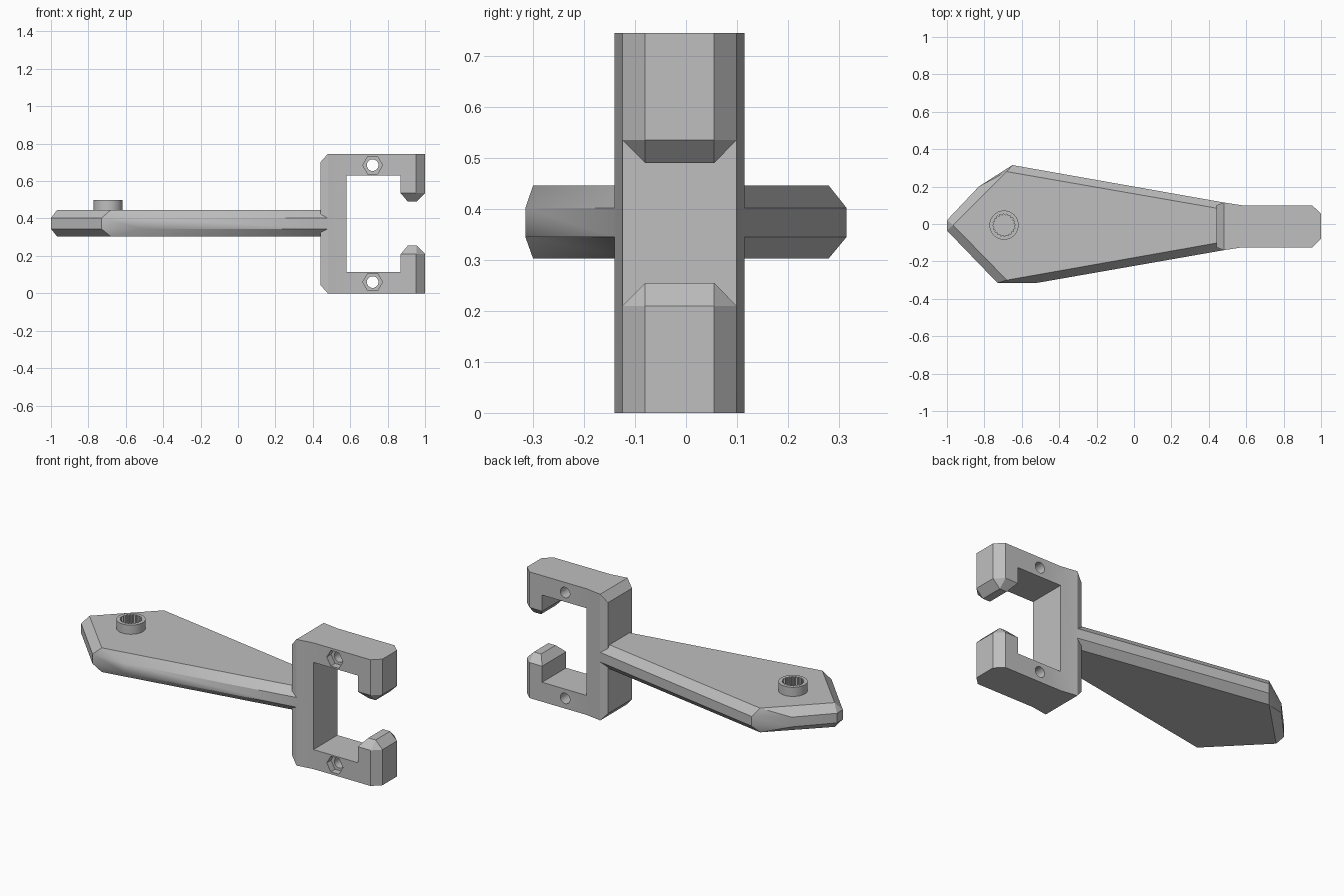
import bpy
import bmesh
from math import cos, sin, pi, radians

cube = bpy.data.objects.get("Cube")
if cube:
    bpy.data.objects.remove(cube, do_unlink=True)

grey = bpy.data.materials.new("plain grey")
grey.use_nodes = True
tone = (0.52, 0.52, 0.52, 1)
grey.diffuse_color = tone
grey.node_tree.nodes["Principled BSDF"].inputs["Base Color"].default_value = tone


def loft(name, rings):
    """Closed solid through rings of 3D points; coincident points are merged."""
    bm = bmesh.new()
    loops = [[bm.verts.new(p) for p in ring] for ring in rings]
    n = len(loops[0])
    bm.faces.new(loops[0])
    bm.faces.new(loops[-1])
    for a, b in zip(loops, loops[1:]):
        for i in range(n):
            j = (i + 1) % n
            bm.faces.new((a[i], a[j], b[j], b[i]))
    bmesh.ops.remove_doubles(bm, verts=bm.verts, dist=0.0005)
    bmesh.ops.recalc_face_normals(bm, faces=bm.faces)
    mesh = bpy.data.meshes.new(name)
    bm.to_mesh(mesh)
    bm.free()
    mesh.materials.append(grey)
    ob = bpy.data.objects.new(name, mesh)
    bpy.context.collection.objects.link(ob)
    return ob


def prism_z(name, pts, z0, z1):
    return loft(name, [[(x, y, z) for x, y in pts] for z in (z0, z1)])


def prism_y(name, pts, y0, y1):
    return loft(name, [[(x, y, z) for x, z in pts] for y in (y0, y1)])


def circle(cx, cy, r, n):
    return [(cx + r * cos(2 * pi * i / n), cy + r * sin(2 * pi * i / n)) for i in range(n)]


def boolean(target, tool, operation):
    tool.hide_render = True
    mod = target.modifiers.new("cut", 'BOOLEAN')
    mod.operation = operation
    mod.solver = 'EXACT'
    mod.object = tool
    bpy.context.view_layer.objects.active = target
    bpy.ops.object.modifier_apply(modifier=mod.name)
    bpy.data.objects.remove(tool, do_unlink=True)


# Kite-shaped arm: wide middle band with bevels to smaller top and bottom faces
outer = [(-1, .02), (-.83, .2), (-.65, .315), (.48, .115),
         (.48, -.14), (-.52, -.315), (-.73, -.315), (-1, -.035)]
tip, back, front = (-.967, -.006), (-.68, .28), (-.68, -.3)
inner = [tip, back, back, (.48, .078), (.48, -.095), front, front, tip]
layers = [(inner, .303), (outer, .345), (outer, .402), (inner, .446)]
arm = loft("arm", [[(x, y, z) for x, y in pts] for pts, z in layers])

# Toothed socket post on the arm
post_x, post_y = -.695, -.006
post = prism_z("socket_post", circle(post_x, post_y, .078, 48), .44, .5)
teeth = []
for i in range(80):
    r = .06 if i % 4 < 2 else .053
    a = 2 * pi * i / 80
    teeth.append((post_x + r * cos(a), post_y + r * sin(a)))
boolean(post, prism_z("socket_cutter", teeth, .43, .6), 'DIFFERENCE')

# Clip: a C-shaped side profile trimmed by a chamfered plan outline
MID, HEIGHT, HOOK = -.0125, .745, .21
side = [(.44, .045), (.48, 0), (1, 0), (1, HOOK), (.87, HOOK), (.87, .115), (.58, .115)]
side += [(x, HEIGHT - z) for x, z in reversed(side)]
half = [(.44, .112), (.48, .1275), (.58, .112), (.953, .112), (1, .0675)]
plan = [(x, MID + y) for x, y in half] + [(x, MID - y) for x, y in reversed(half)]
clip = prism_y("clip", side, -.3, .3)
boolean(clip, prism_z("plan_cutter", plan, -.1, .9), 'INTERSECT')

# Tapered hook tips, the same at the top and bottom
base = [(.87, .112), (.953, .112), (1, .0675)]
cap = [(.908, .0675), (.955, .0675), (.955, .0675)]


def both_sides(pts, z):
    return ([(x, MID + y, z) for x, y in pts]
            + [(x, MID - y, z) for x, y in reversed(pts)])


for flip in (False, True):
    heights = [HEIGHT - z if flip else z for z in (HOOK, .255)]
    boolean(clip, loft("hook_tip", [both_sides(base, heights[0]),
                                    both_sides(cap, heights[1])]), 'UNION')

# Bolt holes with hexagonal nut recesses in the front
for z in (.06, HEIGHT - .06):
    boolean(clip, prism_y("bolt_hole", circle(.72, z, .031, 32), -.4, .4), 'DIFFERENCE')
    boolean(clip, prism_y("nut_recess", circle(.72, z, .053, 6), -.4, -.085), 'DIFFERENCE')

# Keep edges sharp while rounding the gentle curves
for ob in (arm, post, clip):
    bpy.ops.object.select_all(action='DESELECT')
    ob.select_set(True)
    bpy.context.view_layer.objects.active = ob
    bpy.ops.object.shade_smooth_by_angle(angle=radians(30 if ob is not clip else 12))
